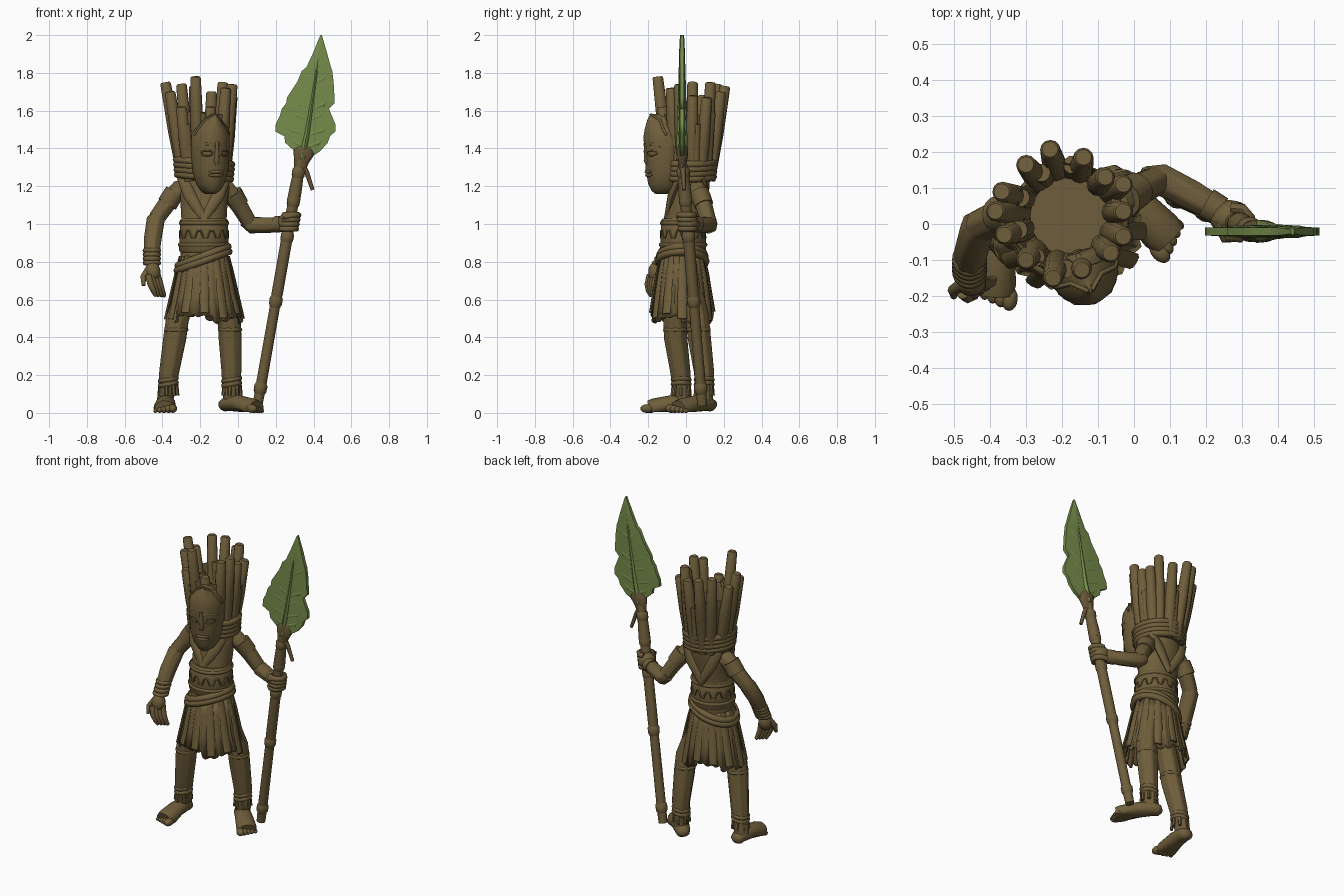
import bpy, bmesh, math, random
from math import sin, cos, pi, tau
from mathutils import Vector as V, Matrix

random.seed(4)
if "Cube" in bpy.data.objects:
    bpy.data.objects.remove(bpy.data.objects["Cube"])


def material(name, rgb):
    m = bpy.data.materials.new(name)
    m.use_nodes = True
    m.diffuse_color = (*rgb, 1)
    m.node_tree.nodes["Principled BSDF"].inputs["Base Color"].default_value = (*rgb, 1)
    return m


BROWN = material("wood brown", (0.158, 0.111, 0.043))
DARK = material("stem brown", (0.14, 0.091, 0.038))
GREEN = material("leaf green", (0.18, 0.265, 0.07))


def finish(name, bm, mat=BROWN, angle=0.8):
    bmesh.ops.recalc_face_normals(bm, faces=bm.faces)
    me = bpy.data.meshes.new(name)
    bm.to_mesh(me)
    bm.free()
    me.materials.append(mat)
    me.shade_smooth()
    me.set_sharp_from_angle(angle=angle)
    ob = bpy.data.objects.new(name, me)
    bpy.context.collection.objects.link(ob)
    return ob


def skin(name, rings, mat=BROWN, closed=False, caps=True, angle=0.8):
    """Bridge a list of point rings into a surface."""
    bm = bmesh.new()
    rows = [[bm.verts.new(p) for p in ring] for ring in rings]
    n = len(rows[0])
    for a, b in zip(rows, rows[1:] + rows[:1] if closed else rows[1:]):
        for i in range(n):
            j = (i + 1) % n
            bm.faces.new((a[i], a[j], b[j], b[i]))
    if caps and not closed:
        bm.faces.new(rows[0])
        bm.faces.new(rows[-1])
    return finish(name, bm, mat, angle)


def tube(name, pts, radii, sides=14, ref=(0, 1, 0), flat=1, ripple=0, ribs=7,
         closed=False, mat=BROWN, floor=False):
    """Tapered tube through pts, optionally flattened or ribbed like bark."""
    pts = [V(p) for p in pts]
    n = len(pts)
    if isinstance(radii, (int, float)):
        radii = [radii] * n
    rings = []
    for k, p in enumerate(pts):
        nxt = pts[(k + 1) % n] if closed else pts[min(k + 1, n - 1)]
        t = (nxt - pts[k - 1 if closed else max(k - 1, 0)]).normalized()
        side = V(ref).cross(t).normalized()
        up = t.cross(side)
        ring = []
        for i in range(sides):
            a = tau * i / sides
            r = radii[k] * (1 + ripple * cos(ribs * a))
            q = p + side * r * cos(a) + up * r * flat * sin(a)
            if floor:
                q.z = max(q.z, 0.004)
            ring.append(q)
        rings.append(ring)
    return skin(name, rings, mat, closed)


def loop(name, c, rx, ry, r, tilt=0, zig=0, n=48):
    """Rope wound round the body; zig makes a zigzag."""
    pts = [(c[0] + rx * cos(a), c[1] + ry * sin(a),
            c[2] + tilt * cos(a) + zig * (1 if i // 2 % 2 else -1))
           for i, a in enumerate(tau * k / n for k in range(n))]
    return tube(name, pts, r, 8, (0, 0, 1), closed=True)


def oval(x, y, z, rx, ry, n=48, ripple=0, ribs=14):
    return [V((x + rx * cos(a) * (1 + ripple * cos(ribs * a)),
               y + ry * sin(a) * (1 + ripple * cos(ribs * a)), z))
            for a in (tau * i / n for i in range(n))]


def blob(name, c, size, rot=0):
    bm = bmesh.new()
    m = Matrix.Translation(c) @ Matrix.Rotation(rot, 4, 'Z') @ Matrix.Diagonal((*size, 1))
    bmesh.ops.create_uvsphere(bm, u_segments=16, v_segments=10, radius=1, matrix=m)
    return finish(name, bm)


# Torso
skin("torso", [oval(-0.18, -0.02, 0.78, .125, .11), oval(-0.18, -0.015, 0.9, .125, .112),
               oval(-0.18, -0.005, 1.03, .12, .105), oval(-0.18, 0.01, 1.12, .125, .102),
               oval(-0.18, 0.022, 1.19, .135, .102), oval(-0.18, 0.022, 1.25, .12, .105),
               oval(-0.18, 0.02, 1.35, .1, .1)])
for s, side in ((1, "left"), (-1, "right")):
    for d, face in ((-1, "front"), (1, "back")):
        tube(f"{side}_{face}_collar", [(-0.18 + s * .115, 0.025 + d * .06, 1.25),
             (-0.18 + s * .075, 0.015 + d * .092, 1.15), (-0.18 - s * .005, d * .105, 1.02)],
             [.03, .034, .022], 10, flat=.6)

# Waist wrap with zigzag and sash
skin("waist_band", [oval(-0.18, -0.015, z, r, r - .01) for z, r in
                    ((.85, .125), (.86, .132), (1.02, .126), (1.03, .118))])
loop("waist_zigzag", (-0.18, -0.015, .945), .1265, .1165, .006, zig=.02)
for z, r in ((.89, .128), (1.005, .123)):
    loop("waist_rope", (-0.18, -0.015, z), r, r - .01, .011)
for k in range(2):
    loop("sash_rope", (-0.185, -0.02, .83 - .026 * k), .132 + .005 * k, .119 + .005 * k,
         .02, tilt=.05)

# Tattered skirt of ribbed strips
N = 96
rows = []
hem = [random.uniform(-.025, .03) for i in range(N // 4)]
for z, rx, ry, rip in ((.83, .13, .115, 0), (.74, .148, .132, .02), (.62, .172, .148, .03),
                       (.5, .2, .163, .03)):
    ring = oval(-0.178, -0.02, z, rx, ry, N, rip, 24)
    if z == .5:
        for i, p in enumerate(ring):
            p.z += hem[i // 4] - (.01 if i % 4 in (1, 2) else 0)
    rows.append(ring)
skirt = skin("skirt", rows, caps=False)
mod = skirt.modifiers.new("thickness", 'SOLIDIFY')
mod.thickness = .012
for i in range(0, N, 8):
    tube("skirt_strip", [rows[0][i], rows[1][i], rows[2][i], rows[3][i] + V((0, 0, .01))],
         [.014, .02, .025, .024], 8, ref=(cos(tau * i / N), sin(tau * i / N), 0), flat=.35)

# Legs with bark ribs, ankle ropes and feet
LEGS = (("right", [(-.25, -.04, .7), (-.318, -.06, .5), (-.332, -.055, .4), (-.362, -.03, .22),
                   (-.385, -.015, .06)], (-.38, .0, 0), (-.387, -.165, 0)),
        ("left", [(-.1, .02, .7), (-.045, .06, .5), (-.04, .07, .4), (-.033, .095, .22),
                  (-.035, .1, .06)], (-.055, .115, 0), (.075, -.02, 0)))
for side, path, heel, ball in LEGS:
    tube(side + "_leg", path, [.055, .06, .06, .052, .042], 28, ripple=.05)
    knee, ankle = V(path[1]).lerp(V(path[2]), .6), V(path[3]).lerp(V(path[4]), .3)
    loop(side + "_knee_wrap", knee, .053, .053, .012, n=20)
    for k in range(2):
        loop(side + "_ankle_rope", ankle + V((0, 0, .024 * k - .02)), .042, .042, .014, n=20,
             tilt=.008)
    for k in range(7):
        a = tau * k / 7
        top = ankle + V((.041 * cos(a), .041 * sin(a), -.02))
        tube(side + "_ankle_fringe", [top, top + V((.008 * cos(a), .008 * sin(a), -.06))],
             [.012, .01], 6)
    h, b = V(heel), V(ball)
    d = (b - h).normalized()
    tube(side + "_foot", [h - d * .045 + V((0, 0, .03)), h - d * .03 + V((0, 0, .037)),
                          h + V((0, 0, .05)), h.lerp(b, .45) + V((0, 0, .05)),
                          b + V((0, 0, .026)), b + d * .03 + V((0, 0, .02))],
         [.015, .038, .046, .052, .06, .054], 16, (0, 0, 1), .85, floor=True)
    across = V((-d.y, d.x, 0))
    inner = 1 if (across.x > 0) == (side == "right") else -1
    for k in range(5):
        r = .023 - .0028 * k
        c = b + d * (.04 - .005 * k) + across * inner * (.043 - .023 * k)
        blob(side + "_toe", (c.x, c.y, r), (r * 1.5, r, r), math.atan2(d.y, d.x))

# Arms
tube("right_upper_arm", [(-.23, .03, 1.2), (-.31, .03, 1.18), (-.365, .025, 1.12),
                         (-.43, -.005, 1.03)], [.04, .05, .047, .043], 24, ripple=.05)
tube("right_forearm", [(-.41, .01, 1.06), (-.435, -.01, 1.02), (-.45, -.07, .92),
                       (-.46, -.125, .8)], [.035, .047, .046, .038], 24, ripple=.05)
tube("left_upper_arm", [(-.13, .04, 1.2), (-.06, .06, 1.18), (.0, .09, 1.11), (.06, .12, 1.01)],
     [.04, .05, .045, .04], 24, ripple=.05)
tube("left_forearm", [(.03, .13, 1.02), (.07, .125, .995), (.16, .08, .995), (.25, .03, 1.0)],
     [.03, .043, .041, .034], 24, ripple=.05)
tube("right_sleeve_roll", [(-.335, .03, 1.17), (-.375, .025, 1.105)], [.053, .054], 18)
tube("left_sleeve_roll", [(-.03, .07, 1.165), (.008, .095, 1.1)], [.053, .05], 18)
for k in range(4):
    z = .86 - .022 * k
    loop("right_bracer_rope", (-.456, -.098 - .011 * k, z), .035, .035, .014, n=20)
tube("left_bracer", [(.2, .058, .998), (.24, .035, 1.0)], [.044, .042], 16)

# Open right hand
blob("right_palm", (-.452, -.16, .745), (.042, .04, .055))
for k in range(4):
    x, y = -.475 + .016 * k, -.19 + .012 * k
    tube("right_finger", [(x, y, .73), (x + .014, y - .012, .68), (x + .03, y - .006, .645 - .006 * k),
                          (x + .04, y + .004, .618)], [.018, .018, .016, .009], 8)
tube("right_thumb", [(-.475, -.165, .76), (-.502, -.185, .72), (-.5, -.2, .675)],
     [.018, .016, .01], 8)


# Spear shaft
def shaft(z):
    return V((.105 + .238 * (z - .05) / 1.35, .085 - .11 * (z - .05) / 1.35, z))


knots = [.04, .14, .58, .64, .9, .96, 1.1, 1.2, 1.28, 1.34]
tube("spear_shaft", [shaft(z) for z in knots],
     [.026, .028, .027, .03, .03, .029, .029, .028, .025, .024], 16)
for z in (.13, .59, .93, 1.12, 1.27):
    tube("shaft_knot", [shaft(z - .03), shaft(z - .015), shaft(z + .015), shaft(z + .03)],
         [.027, .034, .035, .027], 16)
tube("spear_grip", [shaft(1.12), shaft(1.19), shaft(1.25)], [.035, .033, .03], 16)

# Left hand gripping the shaft
g = shaft(1.01)
blob("left_palm", g + V((-.008, .01, 0)), (.056, .05, .052))
for k in range(4):
    z = .975 + .024 * k
    c = shaft(z)
    tube("left_finger", [c + V((.042 * cos(a), .042 * sin(a), 0)) for a in
                         (pi * (.6 - .25 * j) for j in range(7))], .016, 8, (0, 0, 1))
tube("left_thumb", [g + V((-.04, 0, .02)), g + V((-.02, -.045, .03)), g + V((.02, -.045, .035))],
     [.018, .017, .011], 8)

# Leaf blade: left edge, midrib and right edge, top to bottom
EDGE = [(.436, .44, .444, 2.0), (.395, .428, .473, 1.9), (.362, .419, .492, 1.83),
        (.338, .416, .499, 1.81), (.315, .408, .506, 1.755), (.26, .396, .511, 1.67),
        (.255, .391, .511, 1.64), (.232, .386, .482, 1.61), (.222, .381, .496, 1.575),
        (.2, .374, .515, 1.53), (.197, .367, .515, 1.49), (.245, .363, .487, 1.465),
        (.25, .355, .475, 1.43), (.3, .346, .435, 1.385), (.325, .342, .37, 1.345)]
BY = -.021
blade = []
for l, m, r, z in EDGE:
    e = .006 if z == 2 else .011
    high = min(z + .01, 2)
    front = [(l, z), ((l + m) / 2, high), (m, z), ((m + r) / 2, high), (r, z)]
    bulge = [e, e + .003, e + .005, e + .003, e]
    blade.append([(x, BY - t, h) for (x, h), t in zip(front, bulge)] +
                 [(x, BY + t, h) for (x, h), t in zip(front[::-1], bulge)])
skin("leaf_blade", blade, GREEN, angle=.9)
tube("leaf_midrib", [(m, BY, z) for l, m, r, z in EDGE],
     [.003] + [.0092 + .0007 * k for k in range(14)], 12, mat=GREEN, flat=1.75)
for k in (3, 5, 7, 9, 11):
    l, m, r, z = EDGE[k]
    for e in (l, r):
        tube("leaf_vein", [(m, BY, z - .06), ((m + e) / 2, BY, z - .035), (m + (e - m) * .85, BY, z)],
             [.018, .0172, .01], 8, mat=GREEN)

# Stem cup holding the leaf, with a twig
tube("leaf_cup", [(.325, -.02, 1.28), (.335, -.02, 1.33), (.35, -.02, 1.385), (.358, -.02, 1.425)],
     [.03, .04, .058, .03], 16, flat=.55, mat=DARK)
tube("twig", [(.325, -.02, 1.34), (.365, -.015, 1.27), (.395, -.01, 1.18)], [.018, .013, .01], 8,
     mat=DARK)

# Crown of sticks around a hollow head
C = V((-.18, .02, 0))
skin("head", [oval(C.x, C.y, z, r, r) for z, r in ((1.2, .1), (1.24, .11), (1.4, .108))])
skin("crown_wall", [oval(C.x, C.y, z, r, r, 56, .03) for z, r in
                    ((1.24, .115), (1.4, .134), (1.58, .152))], caps=False)
STICKS = [(-.233, .207, 1.73), (-.3, .165, 1.74), (-.367, .09, 1.68), (-.385, .035, 1.75),
          (-.36, -.03, 1.7), (-.3, -.1, 1.62), (-.225, -.15, 1.78), (-.145, -.127, 1.62),
          (-.065, -.08, 1.72), (-.03, -.035, 1.74), (-.03, .035, 1.68), (-.03, .11, 1.67),
          (-.08, .13, 1.75), (-.14, .185, 1.7)]
for x, y, z in STICKS:
    top = V((x, y, z))
    out = V((x, y, 0)) - C
    base = C + out.normalized() * .108 + V((0, 0, 1.23))
    tip = (top - base).normalized() * .008
    tube("crown_stick", [base, base.lerp(top, .5), top - tip, top], [.03, .034, .028, .022], 12)
for k in range(10):
    a = tau * (k + .4) / 10
    foot = C + V((.112 * cos(a), .112 * sin(a), 1.24))
    head = foot + V((.033 * cos(a), .033 * sin(a), .29 + .06 * (k % 2)))
    tube("short_stick", [foot, head], [.028, .026], 10)
for k in range(4):
    loop("head_rope", C + V((0, -.005, 1.25 + .026 * k)), .141 + .002 * k, .13 + .002 * k, .019,
         tilt=-.012)

# Mask, turned towards the left
YAW = Matrix.Translation((-.15, -.1, 0)) @ Matrix.Rotation(.33, 4, 'Z')
PROFILE = [(1.16, .025, .065), (1.175, .05, .085), (1.21, .075, .102), (1.28, .096, .115),
           (1.38, .104, .122), (1.46, .103, .128), (1.5, .093, .122), (1.55, .05, .11),
           (1.583, .01, .095)]


def mask_point(x, z, lift=0):
    for (z0, w0, d0), (z1, w1, d1) in zip(PROFILE, PROFILE[1:]):
        if z0 <= z <= z1:
            f = (z - z0) / (z1 - z0)
            w, d = w0 + f * (w1 - w0), d0 + f * (d1 - d0)
            return YAW @ V((x, -d * math.sqrt(max(0, 1 - (x / w) ** 2)) - lift, z))


skin("mask", [[YAW @ V((w * cos(a), d * sin(a) * (1 if sin(a) < 0 else .2), z))
               for a in (tau * i / 32 for i in range(32))] for z, w, d in PROFILE])
tube("mask_nose", [mask_point(0, z, -.007) for z in (1.44, 1.38, 1.335, 1.315)],
     [.01, .013, .018, .01], 10, ref=(1, 0, 0))
for s in (-1, 1):
    tube("mask_eye_rim", [mask_point(s * .05 + .026 * cos(a), 1.375 + .014 * sin(a))
                          for a in (tau * i / 16 for i in range(16))], .004, 6, closed=True)
    tube("mask_brow", [mask_point(s * x, z, -.004) for x, z in ((.01, 1.415), (.05, 1.425),
                                                                (.085, 1.405))],
         [.008, .009, .005], 8)
    tube("mask_peak_rim", [mask_point(s * x, z, -.002) for x, z in ((.096, 1.47), (.084, 1.5),
                                                                    (.043, 1.55), (.004, 1.58))],
         .007, 8)
for z in (1.258, 1.276):
    tube("mask_lip", [mask_point(x, z, -.002) for x in (-.042, -.02, 0, .02, .042)],
         [.004, .009, .01, .009, .004], 8, ref=(0, 0, 1))
